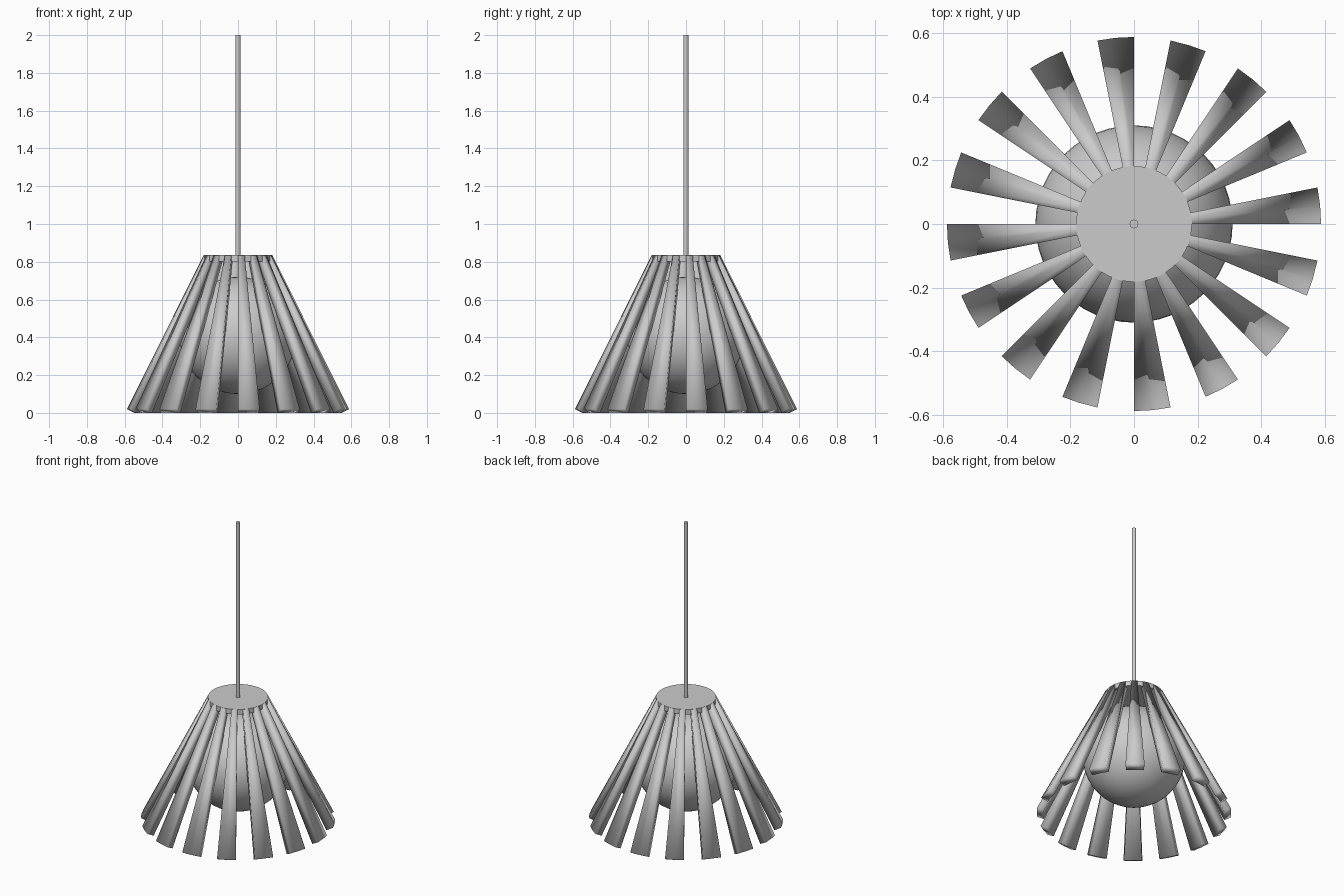
import bpy, bmesh
from math import pi, cos, sin
from mathutils import Vector

if "Cube" in bpy.data.objects:
    bpy.data.objects.remove(bpy.data.objects["Cube"], do_unlink=True)

grey = bpy.data.materials.new("light grey")
grey.use_nodes = True
grey.diffuse_color = (0.6, 0.6, 0.6, 1)
grey.node_tree.nodes["Principled BSDF"].inputs["Base Color"].default_value = (0.6, 0.6, 0.6, 1)


def finish(obj, name, angle=None):
    obj.name = obj.data.name = name
    obj.data.materials.append(grey)
    if angle:
        bpy.ops.object.shade_smooth_by_angle(angle=angle)
    return obj


def cylinder(name, radius, bottom, top, sides):
    bpy.ops.mesh.primitive_cylinder_add(vertices=sides, radius=radius, depth=top - bottom,
                                        location=(0, 0, (bottom + top) / 2))
    return finish(bpy.context.object, name, pi / 6)


# Hanging rod, top plate and globe
cylinder("hanging_rod", 0.0135, 0.82, 2.0, 24)
cylinder("top_plate", 0.182, 0.802, 0.835, 64)
bpy.ops.mesh.primitive_uv_sphere_add(segments=48, ring_count=24, radius=0.31, location=(0, 0, 0.41))
finish(bpy.context.object, "globe", pi / 6)

# Slat section in radius and height: outer face, square-cut lower end, inner face
SLATS, STEPS, THICK = 16, 2, 0.045
outer_top, outer_low = Vector((0.182, 0.834)), Vector((0.588, 0.02))
run = (outer_low - outer_top).normalized()
inner_low = outer_low + Vector((run.y, -run.x)) * THICK
inner_top = inner_low - run * ((0.803 - inner_low.y) / -run.y)
section = [outer_top, outer_low, inner_low, inner_top]

# Each slat fills half of its share of the circle
bm = bmesh.new()
for k in range(SLATS):
    start, width = k * 2 * pi / SLATS, pi / SLATS
    rings = []
    for s in range(STEPS + 1):
        a = start + width * s / STEPS
        rings.append([bm.verts.new((p.x * cos(a), p.x * sin(a), p.y)) for p in section])
    for r, n in zip(rings, rings[1:]):
        for i in range(4):
            j = (i + 1) % 4
            bm.faces.new((r[i], r[j], n[j], n[i]))
    bm.faces.new(rings[0])
    bm.faces.new(rings[-1])
bmesh.ops.recalc_face_normals(bm, faces=bm.faces)
for f in bm.faces:
    f.smooth = True
mesh = bpy.data.meshes.new("shade_slats")
bm.to_mesh(mesh)
bm.free()
slats = bpy.data.objects.new("shade_slats", mesh)
bpy.context.collection.objects.link(slats)
finish(slats, "shade_slats")
